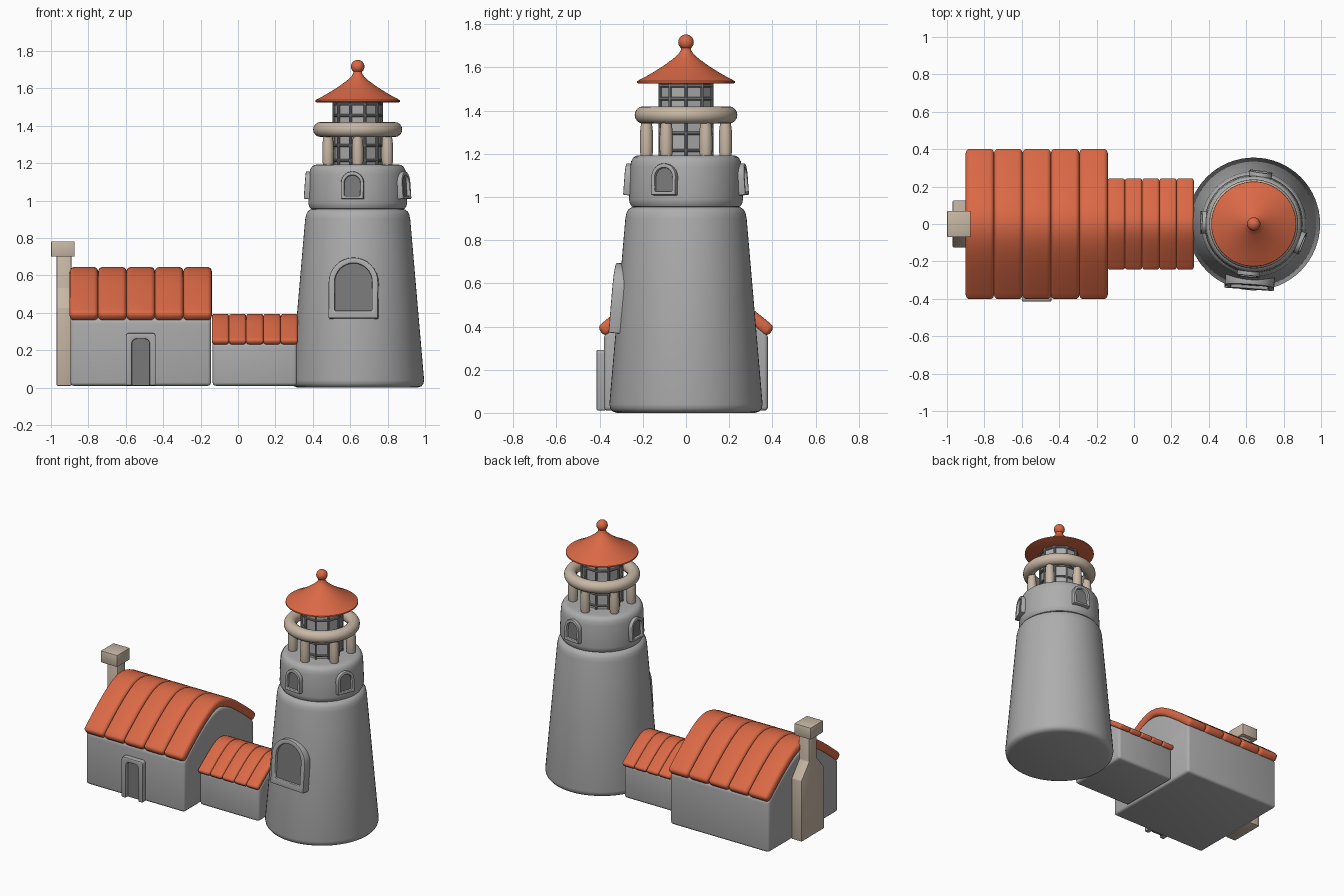
import bpy, bmesh, math
from mathutils import Matrix, Vector

if "Cube" in bpy.data.objects:
    bpy.data.objects.remove(bpy.data.objects["Cube"])

TX = 0.64  # tower axis


def material(name, rgb):
    m = bpy.data.materials.new(name)
    m.diffuse_color = (*rgb, 1)
    m.use_nodes = True
    m.node_tree.nodes["Principled BSDF"].inputs["Base Color"].default_value = m.diffuse_color
    return m


STONE = material("stone_grey", (0.42, 0.42, 0.42))
DARK = material("dark_pane_grey", (0.19, 0.19, 0.19))
BAR = material("bar_grey", (0.25, 0.25, 0.26))
TILE = material("roof_orange", (0.70, 0.14, 0.06))
CREAM = material("cream", (0.58, 0.48, 0.38))


def finish(bm, name, mat, bevel=0.0, segs=3, matrix=None, angle=35):
    """Clean, optionally round the sharp edges, and link the part."""
    bmesh.ops.remove_doubles(bm, verts=bm.verts, dist=1e-5)
    bmesh.ops.recalc_face_normals(bm, faces=bm.faces)
    if bevel:
        edges = [e for e in bm.edges if e.is_manifold and e.calc_face_angle(0) > math.radians(28)]
        bmesh.ops.bevel(bm, geom=edges, offset=bevel, segments=segs, profile=0.5,
                        affect='EDGES', clamp_overlap=True)
    if matrix:
        bm.transform(matrix)
    me = bpy.data.meshes.new(name)
    bm.to_mesh(me)
    bm.free()
    me.materials.append(mat)
    ob = bpy.data.objects.new(name, me)
    bpy.context.collection.objects.link(ob)
    bpy.ops.object.select_all(action='DESELECT')
    ob.select_set(True)
    bpy.context.view_layer.objects.active = ob
    bpy.ops.object.shade_smooth_by_angle(angle=math.radians(angle))
    return ob


def lathe(name, mat, profile, x=TX, y=0.0, steps=64):
    bm = bmesh.new()
    vs = [bm.verts.new((r, 0, z)) for r, z in profile]
    es = [bm.edges.new(p) for p in zip(vs, vs[1:])]
    bmesh.ops.spin(bm, geom=vs + es, cent=(0, 0, 0), axis=(0, 0, 1),
                   angle=2 * math.pi, steps=steps, use_duplicate=False)
    return finish(bm, name, mat, matrix=Matrix.Translation((x, y, 0)))


def prism_x(name, mat, pts, x0, x1, bevel, segs=3):
    """Extrude a closed (y, z) outline along x."""
    bm = bmesh.new()
    f = bm.faces.new([bm.verts.new((x0, y, z)) for y, z in pts])
    ext = bmesh.ops.extrude_face_region(bm, geom=[f])['geom']
    bmesh.ops.translate(bm, vec=(x1 - x0, 0, 0),
                        verts=[v for v in ext if isinstance(v, bmesh.types.BMVert)])
    return finish(bm, name, mat, bevel, segs)


def building(name, x0, x1, wall_y, roof_y, top, slope, soft, thick, strips):
    """Gabled walls under a roof of rounded strips with a soft ridge."""
    def height(y):
        return top - slope * (math.hypot(y, soft) - soft)

    ys = [-1 + i / 10 for i in range(21)]
    gable = [(wall_y * t, height(wall_y * t) - thick * 1.05) for t in ys]
    prism_x(name + "_walls", STONE, gable + [(wall_y, 0.01), (-wall_y, 0.01)],
            x0 + 0.004, x1 - 0.004, 0.018)
    outer, inner = [], []
    for t in ys:
        y = roof_y * t
        n = Vector((slope * y / math.hypot(y, soft), 1)).normalized()
        outer.append((y, height(y)))
        inner.append((y - n.x * thick, height(y) - n.y * thick))
    w = (x1 - x0) / strips
    for i in range(strips):
        prism_x(f"{name}_roof_strip_{i + 1}", TILE, outer + inner[::-1],
                x0 + i * w, x0 + (i + 1) * w, thick * 0.4, 4)


def arch(w, h, r, base=0.0):
    """Upright outline with rounded upper corners, from lower left to lower right."""
    pts = [(-w / 2, base)]
    for cx, a0 in ((-w / 2 + r, 180), (w / 2 - r, 90)):
        for i in range(9):
            a = math.radians(a0 - 90 * i / 8)
            pts.append((cx + r * math.cos(a), h - r + r * math.sin(a)))
    return pts + [(w / 2, base)]


def opening(name, outer, inner, front, back, pane, matrix, closed=True):
    """Raised frame with a dark pane; local -y points outward."""
    bm = bmesh.new()
    loops = [[bm.verts.new((u, -d, v)) for u, v in pts]
             for pts, d in ((outer, back), (outer, front), (inner, front), (inner, back))]
    n = len(outer)
    for i in range(n if closed else n - 1):
        j = (i + 1) % n
        for k in range(4):
            a, b = loops[k], loops[(k + 1) % 4]
            bm.faces.new((a[i], a[j], b[j], b[i]))
    if not closed:
        for i in (0, n - 1):
            bm.faces.new([lp[i] for lp in loops])
    finish(bm, name + "_frame", STONE, 0.005, 2, matrix)
    bm = bmesh.new()
    f = bm.faces.new([bm.verts.new((u, -pane, v)) for u, v in inner])
    ext = bmesh.ops.extrude_face_region(bm, geom=[f])['geom']
    bmesh.ops.translate(bm, vec=(0, 0.008, 0),
                        verts=[v for v in ext if isinstance(v, bmesh.types.BMVert)])
    finish(bm, name + "_pane", DARK, matrix=matrix)


def on_tower(angle, radius, z, tilt):
    a = math.radians(angle)
    return (Matrix.Translation((TX + radius * math.cos(a), radius * math.sin(a), z))
            @ Matrix.Rotation(a + math.pi / 2, 4, 'Z')
            @ Matrix.Rotation(-math.radians(tilt), 4, 'X'))


# Tower body and gallery drum
lathe("tower_body", STONE, [(0, 0), (0.32, 0), (0.34, 0.007), (0.351, 0.02), (0.355, 0.04),
                            (0.281, 0.90), (0.276, 0.925), (0.267, 0.942), (0.252, 0.953),
                            (0.235, 0.956), (0, 0.956)])
lathe("gallery_drum", STONE, [(0, 0.95), (0.235, 0.95), (0.252, 0.957), (0.261, 0.972),
                              (0.264, 0.99), (0.258, 1.14), (0.254, 1.165), (0.245, 1.182),
                              (0.23, 1.191), (0.21, 1.193), (0, 1.193)])

# Tower windows
opening("large_window", arch(0.265, 0.325, 0.132), arch(0.20, 0.295, 0.0999, 0.04),
        0.024, -0.045, 0.005, on_tower(-94, 0.327, 0.37, 4.8))
for i, ang in enumerate((-96, -22, 82, 178)):
    opening(f"gallery_window_{i + 1}", arch(0.122, 0.147, 0.0609), arch(0.086, 0.127, 0.0429, 0.016),
            0.024, -0.02, 0.006, on_tower(ang, 0.263, 1.008, 4))

# Columns and ring rail
for i in range(6):
    a = math.radians(30 + 60 * i)
    lathe(f"gallery_column_{i + 1}", CREAM, [(0, 1.18), (0.026, 1.185), (0.03, 1.21), (0.031, 1.26),
                                             (0.029, 1.31), (0.024, 1.35), (0, 1.36)],
          TX + 0.183 * math.cos(a), 0.183 * math.sin(a), 20)
lathe("ring_rail", CREAM, [(0.198 + 0.04 * math.cos(t * math.pi / 8),
                            1.38 + 0.04 * math.sin(t * math.pi / 8)) for t in range(17)])

# Lantern glass and its lattice of bars
SIDES = 10
bm = bmesh.new()
ring = [Vector((math.cos(2 * math.pi * i / SIDES), math.sin(2 * math.pi * i / SIDES), 0))
        for i in range(SIDES)]
bmesh.ops.create_cone(bm, cap_ends=True, segments=SIDES, radius1=0.122, radius2=0.122, depth=0.35,
                      matrix=Matrix.Rotation(math.pi / 2, 4, 'Z'))
finish(bm, "lantern_glass", STONE, matrix=Matrix.Translation((TX, 0, 1.36)), angle=20)


def bar(bm, p, q, r=0.0075):
    d = q - p
    bmesh.ops.create_cone(bm, cap_ends=True, segments=8, radius1=r, radius2=r, depth=d.length,
                          matrix=Matrix.Translation((p + q) / 2)
                          @ d.to_track_quat('Z', 'Y').to_matrix().to_4x4())


bm = bmesh.new()
for i in range(SIDES):
    p, q = ring[i] * 0.127, ring[(i + 1) % SIDES] * 0.127
    bar(bm, p + Vector((0, 0, 1.19)), p + Vector((0, 0, 1.535)))
    for z in (1.215, 1.295, 1.375, 1.455, 1.515):
        bar(bm, p + Vector((0, 0, z)), q + Vector((0, 0, z)))
finish(bm, "lantern_bars", BAR, matrix=Matrix.Translation((TX, 0, 0)))

# Lantern roof and finial
lathe("lantern_roof", TILE, [(0, 1.525), (0.218, 1.525), (0.227, 1.529), (0.226, 1.537),
                             (0.17, 1.567), (0.11, 1.604), (0.06, 1.64), (0.035, 1.662),
                             (0.024, 1.68), (0.022, 1.70), (0, 1.71)])
lathe("finial", TILE, [(0.036 * math.sin(t * math.pi / 12), 1.717 - 0.036 * math.cos(t * math.pi / 12))
                       for t in range(13)], steps=24)

# House and connecting passage
building("house", -0.90, -0.14, 0.38, 0.412, 0.645, 0.9, 0.17, 0.06, 5)
building("passage", -0.14, 0.32, 0.225, 0.25, 0.395, 0.8, 0.09, 0.036, 5)

# House door
opening("house_door", arch(0.16, 0.28, 0.018), arch(0.096, 0.25, 0.03), 0.034, -0.01, 0.006,
        Matrix.Translation((-0.52, -0.38, 0.012)), closed=False)

# Chimney: wide foot with sloped shoulders, shaft and cap
half = [(0.125, 0.01), (0.125, 0.43), (0.042, 0.53), (0.042, 0.71)]
prism_x("chimney_stack", CREAM, half + [(-y, z) for y, z in half[::-1]], -0.97, -0.89, 0.006, 2)
prism_x("chimney_cap", CREAM, [(-0.07, 0.70), (0.07, 0.70), (0.07, 0.782), (-0.07, 0.782)],
        -1.0, -0.873, 0.006, 2)
